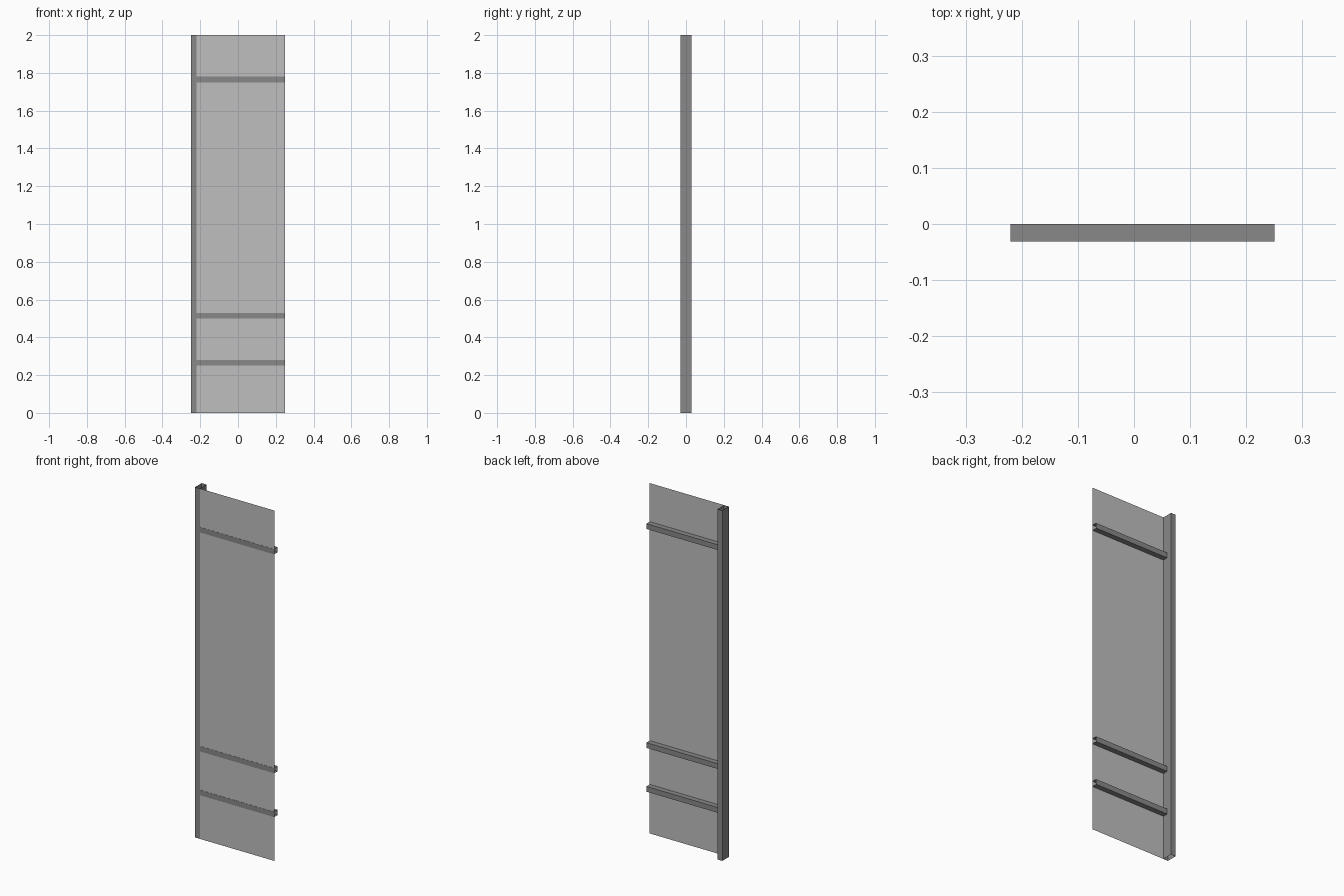
import bpy
import bmesh

cube = bpy.data.objects.get("Cube")
if cube:
    bpy.data.objects.remove(cube, do_unlink=True)


def make_material(name, value):
    mat = bpy.data.materials.new(name)
    mat.use_nodes = True
    colour = (value, value, value, 1.0)
    mat.diffuse_color = colour
    mat.node_tree.nodes["Principled BSDF"].inputs["Base Color"].default_value = colour
    return mat


light_grey = make_material("light grey sheet", 0.52)
dark_grey = make_material("dark grey steel", 0.25)


def extrude_profile(name, profile, direction, mat, closed=True):
    """Sweep a thin profile along a direction, leaving the ends open."""
    bm = bmesh.new()
    near = [bm.verts.new(p) for p in profile]
    far = [bm.verts.new([a + d for a, d in zip(p, direction)]) for p in profile]
    count = len(profile)
    for i in range(count if closed else count - 1):
        j = (i + 1) % count
        bm.faces.new((near[i], near[j], far[j], far[i]))
    mesh = bpy.data.meshes.new(name)
    bm.to_mesh(mesh)
    bm.free()
    mesh.materials.append(mat)
    obj = bpy.data.objects.new(name, mesh)
    bpy.context.collection.objects.link(obj)
    return obj


LEFT, POST, RIGHT = -0.25, -0.22, 0.25
FRONT, BACK = -0.03, 0.03
HEIGHT = 2.0
BAR = 0.03

# Thin sheet, flush with the front of the post
extrude_profile("panel", [(POST, FRONT, 0), (RIGHT, FRONT, 0)],
                (0, 0, HEIGHT), light_grey, closed=False)

# Hollow upright along one edge
extrude_profile("post",
                [(LEFT, FRONT, 0), (POST, FRONT, 0), (POST, BACK, 0), (LEFT, BACK, 0)],
                (0, 0, HEIGHT), dark_grey)

# Hollow cross rails, their front face showing through the sheet
for name, z in (("lower_rail", 0.25), ("middle_rail", 0.5), ("upper_rail", 1.75)):
    front = FRONT - 0.001
    top = z + BAR
    extrude_profile(name,
                    [(POST, front, z), (POST, front, top), (POST, 0, top), (POST, 0, z)],
                    (RIGHT - POST, 0, 0), dark_grey)
